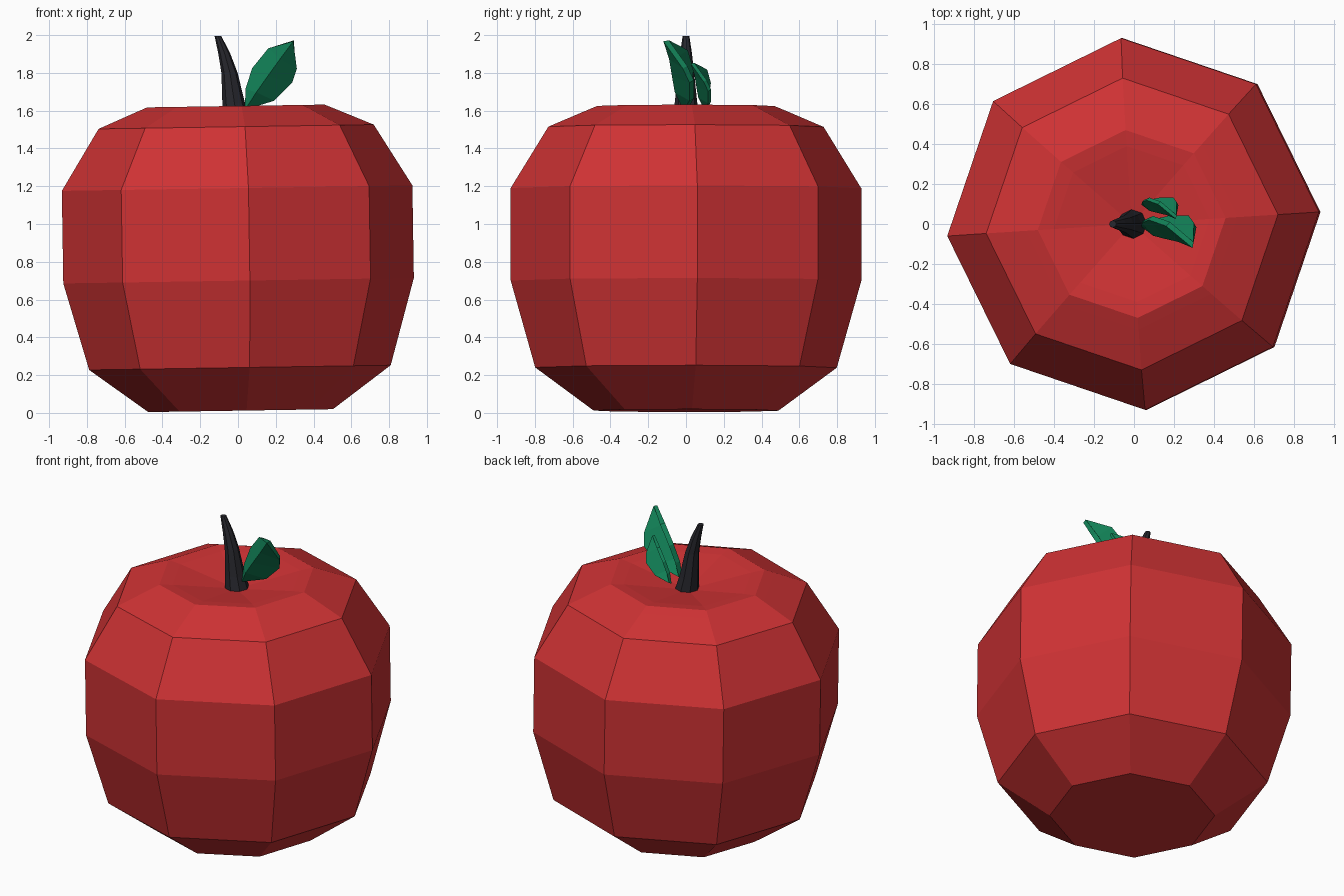
import bpy, bmesh, math
from mathutils import Vector, Matrix

if "Cube" in bpy.data.objects:
    bpy.data.objects.remove(bpy.data.objects["Cube"])


def material(name, rgb):
    m = bpy.data.materials.new(name)
    m.diffuse_color = (*rgb, 1)
    m.use_nodes = True
    m.node_tree.nodes["Principled BSDF"].inputs["Base Color"].default_value = m.diffuse_color
    return m


red = material("apple red", (0.62, 0.032, 0.034))
black = material("stem black", (0.02, 0.02, 0.026))
green = material("leaf green", (0.006, 0.22, 0.095))


def finish(bm, name, mat):
    bmesh.ops.recalc_face_normals(bm, faces=bm.faces)
    me = bpy.data.meshes.new(name)
    bm.to_mesh(me)
    bm.free()
    me.materials.append(mat)
    ob = bpy.data.objects.new(name, me)
    bpy.context.collection.objects.link(ob)
    return ob


def loft(name, rings, mat, turn=0.0, n=8):
    """Stack of n-sided rings, each (centre x, z, radius), capped at both ends."""
    bm = bmesh.new()
    loops = []
    for cx, z, r in rings:
        angles = [turn + i * math.tau / n for i in range(n)]
        loops.append([bm.verts.new((cx + r * math.cos(a), r * math.sin(a), z)) for a in angles])
    for a, b in zip(loops, loops[1:]):
        for i in range(n):
            j = (i + 1) % n
            bm.faces.new((a[i], a[j], b[j], b[i]))
    bm.faces.new(loops[0])
    bm.faces.new(loops[-1])
    return finish(bm, name, mat)


# Fruit body: octagonal rings with a shallow dimple on top, leaning slightly
profile = [(0.49, 0.012), (0.80, 0.24), (0.93, 0.70), (0.93, 1.19), (0.73, 1.515),
           (0.53, 1.60), (0.47, 1.625), (0.39, 1.615), (0.04, 1.55)]
body = loft("apple_body", [(0, z, r) for r, z in profile], red, math.radians(3.7))
body.data.transform(Matrix.Rotation(math.radians(-0.9), 4, 'Y'))
body.data.transform(Matrix.Translation((0.014, 0, 0)))

# Curved tapering stem
loft("stem", [(-0.005, 1.54, 0.075), (-0.023, 1.64, 0.06), (-0.045, 1.8, 0.043),
              (-0.072, 1.9, 0.032), (-0.106, 1.995, 0.018)], black, math.radians(3.7))

# Leaves: folded along a midrib that points forward, small one behind the large one
BASE = Vector((0.04, 0.0, 1.61))
TIP = Vector((0.295, -0.105, 1.97))
LEFT = [(0.05, 0.015, 1.71), (0.085, 0.03, 1.82), (0.17, 0.0, 1.925)]
MID = [(0.10, -0.045, 1.70), (0.16, -0.06, 1.785), (0.225, -0.075, 1.875)]
RIGHT = [(0.185, 0.03, 1.66), (0.28, 0.03, 1.755), (0.305, -0.005, 1.83)]


def leaf(name, base, scale):
    bm = bmesh.new()

    def vert(p):
        return bm.verts.new(base + (Vector(p) - BASE) * scale)

    root, tip = vert(BASE), vert(TIP)
    l, m, r = ([vert(p) for p in row] for row in (LEFT, MID, RIGHT))
    for a, b in ((l, m), (m, r)):
        bm.faces.new((root, b[0], a[0]))
        for i in range(2):
            bm.faces.new((a[i], b[i], b[i + 1], a[i + 1]))
        bm.faces.new((a[2], b[2], tip))
    ob = finish(bm, name, green)
    s = ob.modifiers.new("thickness", 'SOLIDIFY')
    s.thickness = 0.03 * scale
    s.offset = 0


leaf("large_leaf", BASE, 1.0)
leaf("small_leaf", Vector((0.04, 0.105, 1.61)), 0.67)
